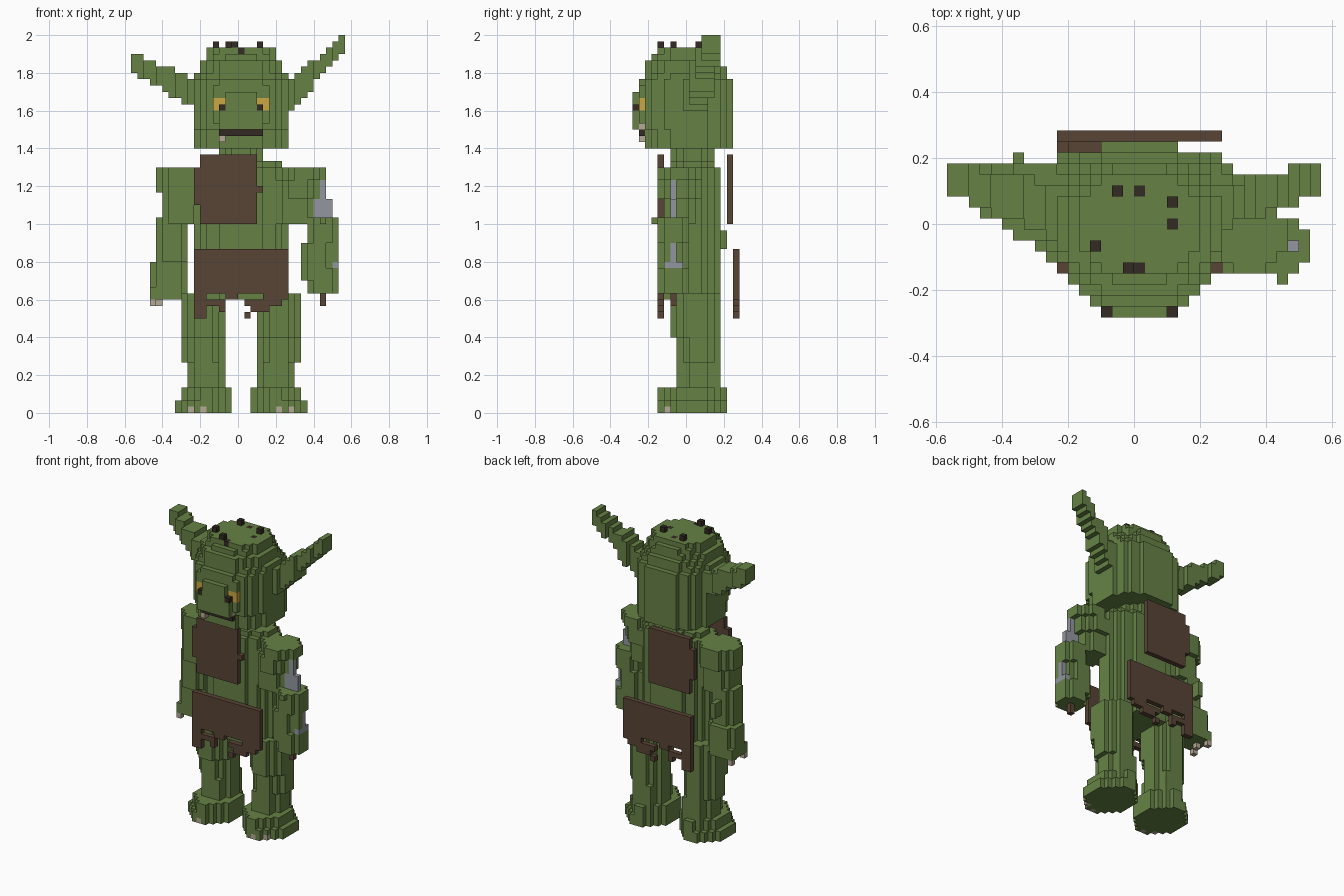
import bpy
import bmesh

cube = bpy.data.objects.get("Cube")
if cube:
    bpy.data.objects.remove(cube, do_unlink=True)

V = 1 / 30          # voxel edge length
cells = {}          # (x, y, z) -> part name; the first part to claim a cell keeps it
part_colour = {}

COLOURS = {
    "green_skin": (0.132, 0.222, 0.06),
    "brown_leather": (0.098, 0.058, 0.036),
    "dark_brown": (0.034, 0.023, 0.016),
    "amber": (0.60, 0.39, 0.055),
    "steel_grey": (0.29, 0.31, 0.345),
    "bone": (0.46, 0.40, 0.30),
}
materials = {}
for mat_name, rgb in COLOURS.items():
    m = bpy.data.materials.new(mat_name)
    m.use_nodes = True
    m.diffuse_color = (*rgb, 1)
    m.node_tree.nodes["Principled BSDF"].inputs["Base Color"].default_value = (*rgb, 1)
    materials[mat_name] = m


def claim(part, colour, cell):
    part_colour[part] = colour
    cells.setdefault(cell, part)


def box(part, colour, x0, x1, y0, y1, z0, z1):
    """Solid block of voxels between the given cell edges."""
    for x in range(x0, x1):
        for y in range(y0, y1):
            for z in range(z0, z1):
                claim(part, colour, (x, y, z))


def stack(part, colour, slabs, power=2.0):
    """Rounded slabs (z0, z1, x0, x1, y0, y1) piled into one voxel part."""
    for z0, z1, x0, x1, y0, y1 in slabs:
        cx, cy, rx, ry = (x0 + x1) / 2, (y0 + y1) / 2, (x1 - x0) / 2, (y1 - y0) / 2
        for x in range(x0, x1):
            for y in range(y0, y1):
                d = abs((x + .5 - cx) / rx) ** power + abs((y + .5 - cy) / ry) ** power
                if d <= 1.0:
                    for z in range(z0, z1):
                        claim(part, colour, (x, y, z))


def ear(part, root, tip):
    """Stepped ear; root and tip are (x, z0, z1, y0, y1)."""
    n = abs(tip[0] - root[0])
    step = 1 if tip[0] > root[0] else -1
    for i in range(n):
        t = i / (n - 1)
        z0, z1, y0, y1 = (round(a + (b - a) * t) for a, b in zip(root[1:], tip[1:]))
        x = root[0] + step * i - (step < 0)
        box(part, "green_skin", x, x + 1, y0, y1, z0, z1)


def flip(x0, x1):
    return 1 - x1, 1 - x0


# Face details
for side, (x0, x1), (p0, p1) in (("right", (-4, -2), (-3, -2)), ("left", (3, 5), (3, 4))):
    box(side + "_pupil", "dark_brown", p0, p1, -8, -7, 48, 49)
    box(side + "_eye", "amber", x0, x1, -7, -6, 48, 50)
box("mouth", "dark_brown", -3, 4, -7, -6, 44, 45)
box("lower_tooth", "bone", -3, -2, -7, -6, 43, 44)
box("upper_tooth", "bone", 3, 4, -7, -6, 45, 46)
box("snout", "green_skin", -3, 4, -8, -7, 45, 48)
box("snout", "green_skin", -2, 3, -8, -7, 48, 51)
box("brow", "green_skin", -4, 5, -7, -6, 50, 52)
box("cheeks", "green_skin", -4, 5, -7, -6, 46, 48)

# Hair tufts and dark spots on the crown
for x, y in ((-4, -2), (-2, 3), (3, 2), (-1, -4)):
    box("hair_tufts", "dark_brown", x, x + 1, y, y + 1, 58, 59)
for x, y in ((0, 3), (3, 0), (0, -4)):
    box("crown_spots", "dark_brown", x, x + 1, y, y + 1, 57, 58)

# Head and ears
stack("head", "green_skin", [
    (42, 45, -7, 8, -6, 8), (45, 53, -7, 8, -7, 8),
    (53, 54, -7, 8, -6, 7), (54, 55, -6, 7, -6, 7), (55, 56, -6, 7, -6, 6),
    (56, 57, -5, 6, -5, 6), (57, 58, -5, 6, -4, 5)], 2.4)
ear("right_ear", (-6, 48, 53, -1, 4), (-17, 54, 57, 3, 6))
ear("left_ear", (7, 47, 52, 0, 4), (17, 57, 60, 3, 6))

# Leather plates on chest and back
for part, y in (("chest_plate", -4), ("back_plate", 7)):
    box(part, "brown_leather", -6, 3, y, y + 1, 30, 41)
    box(part, "brown_leather", -7, -6, y, y + 1, 33, 39)
box("chest_plate", "brown_leather", 3, 4, -4, -3, 35, 36)

# Loincloth front and back with ragged fringe (x0, x1, z0, z1)
FRINGE = ((-7, -5, 15, 19), (-5, -2, 17, 18), (-3, -2, 16, 17), (-2, 0, 18, 19),
          (1, 2, 17, 18), (1, 2, 15, 16), (2, 5, 16, 18), (4, 5, 18, 19),
          (5, 7, 17, 19), (7, 8, 18, 19))
for part, y in (("front_loincloth", -4), ("back_loincloth", 8)):
    box(part, "brown_leather", -7, 8, y, y + 1, 19, 26)
    for x0, x1, z0, z1 in FRINGE:
        box(part, "brown_leather", x0, x1, y, y + 1, z0, z1)

# Sword held upright in the left hand
box("sword_blade", "steel_grey", 12, 15, -2, -1, 31, 34)
box("sword_blade", "steel_grey", 13, 14, -2, -1, 34, 37)
box("sword_blade", "steel_grey", 15, 16, -2, -1, 24, 27)
box("sword_guard", "steel_grey", 15, 16, -3, 0, 23, 24)
box("sword_handle", "brown_leather", 13, 14, -2, -1, 17, 19)

# Torso and neck
stack("torso", "green_skin", [
    (18, 39, -7, 8, -3, 6), (39, 40, -5, 7, -2, 5), (40, 42, -3, 4, -2, 5)], 2.2)

# Right arm swung back, left arm swung forward
for x, y in ((-14, 1), (-14, 5), (-13, 3)):
    box("right_hand_nails", "bone", x, x + 1, y, y + 1, 17, 18)
stack("right_arm", "green_skin", [
    (35, 39, -13, -5, -1, 6), (30, 35, -12, -6, -1, 5), (24, 31, -13, -8, 0, 5),
    (18, 24, -14, -8, 1, 6)])
box("right_arm", "green_skin", -14, -13, 1, 6, 18, 20)
box("right_arm", "green_skin", -11, -10, 5, 7, 26, 29)
stack("left_arm", "green_skin", [
    (37, 39, 7, 14, -4, 3), (34, 37, 6, 13, -4, 3), (30, 34, 6, 12, -3, 2),
    (27, 31, 11, 16, -4, 1), (23, 27, 10, 15, -4, 1), (21, 23, 10, 16, -4, 1),
    (19, 21, 11, 16, -4, 1)])
box("left_arm", "green_skin", 15, 16, -3, -2, 24, 27)
box("left_arm", "green_skin", 13, 14, -5, -4, 30, 31)

# Legs, feet and toenails, mirrored left to right
for side, mirror in (("right", False), ("left", True)):
    def mx(x0, x1):
        return flip(x0, x1) if mirror else (x0, x1)
    for x, y in ((-8, -3), (-6, -4)):
        box(side + "_toenails", "bone", *mx(x, x + 1), y, y + 1, 0, 1)
    stack(side + "_foot", "green_skin", [
        (0, 2, *mx(-10, -1), -4, 7), (2, 4, *mx(-9, -1), -4, 7)], 1.7)
    stack(side + "_leg", "green_skin", [
        (4, 8, *mx(-8, -2), -1, 6), (8, 12, *mx(-9, -2), -1, 6),
        (12, 19, *mx(-9, -2), -2, 6)])

# Cube face corners for each of the six directions
SIDES = {
    (1, 0, 0): ((1, 0, 0), (1, 1, 0), (1, 1, 1), (1, 0, 1)),
    (-1, 0, 0): ((0, 0, 0), (0, 0, 1), (0, 1, 1), (0, 1, 0)),
    (0, 1, 0): ((0, 1, 0), (0, 1, 1), (1, 1, 1), (1, 1, 0)),
    (0, -1, 0): ((0, 0, 0), (1, 0, 0), (1, 0, 1), (0, 0, 1)),
    (0, 0, 1): ((0, 0, 1), (1, 0, 1), (1, 1, 1), (0, 1, 1)),
    (0, 0, -1): ((0, 0, 0), (0, 1, 0), (1, 1, 0), (1, 0, 0)),
}

# Build one mesh per part from the exposed voxel faces
for part, colour in part_colour.items():
    bm = bmesh.new()
    verts = {}
    for cell in [c for c, owner in cells.items() if owner == part]:
        for d, corners in SIDES.items():
            if tuple(a + b for a, b in zip(cell, d)) in cells:
                continue
            quad = []
            for c in corners:
                k = tuple(a + b for a, b in zip(cell, c))
                if k not in verts:
                    verts[k] = bm.verts.new((k[0] * V, (k[1] - .5) * V, k[2] * V))
                quad.append(verts[k])
            bm.faces.new(quad)
    mesh = bpy.data.meshes.new(part)
    bm.to_mesh(mesh)
    bm.free()
    mesh.materials.append(materials[colour])
    bpy.context.collection.objects.link(bpy.data.objects.new(part, mesh))
